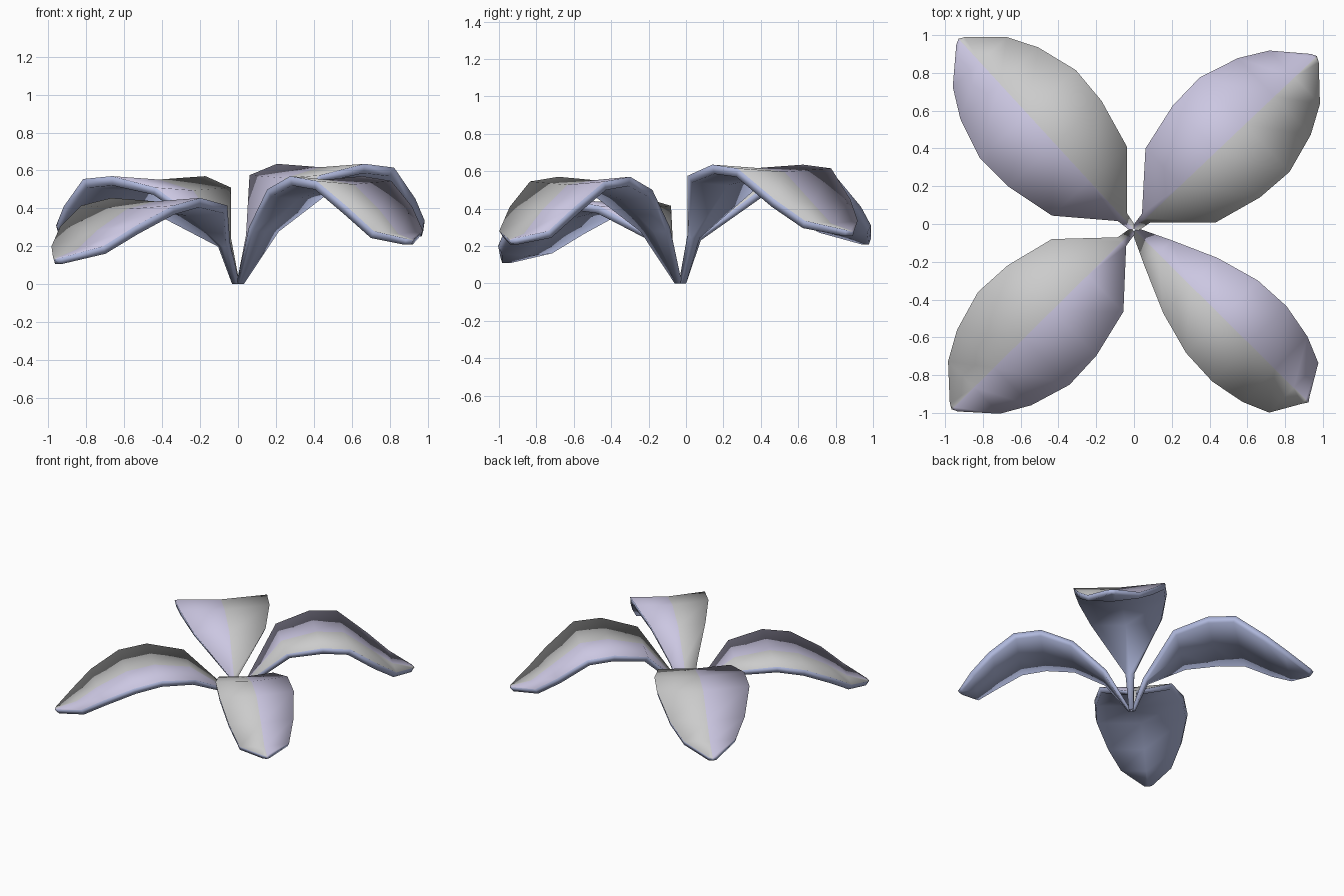
import bpy, bmesh, math

if "Cube" in bpy.data.objects:
    bpy.data.objects.remove(bpy.data.objects["Cube"])

# Distance out and half width of each station, root to tip
BROAD_R = [.006, .09, .345, .61, .82, 1.04, 1.19, 1.34, 1.355]
BROAD_W = [.018, .032, .27, .335, .345, .28, .195, .03, 0]
NARROW_R = [.006, .18, .42, .655, .86, 1.05, 1.19, 1.28, 1.30]
NARROW_W = [.018, .10, .205, .27, .28, .244, .185, .03, 0]
THICK = [.02, .035, .045, .05, .05, .05, .045, .035, .02]
DIP = [0, 0, .015, .018, .018, .018, .015, 0, 0]


def colour(name, rgb):
    m = bpy.data.materials.new(name)
    m.diffuse_color = (*rgb, 1)
    m.use_nodes = True
    m.node_tree.nodes["Principled BSDF"].inputs["Base Color"].default_value = m.diffuse_color
    return m


MATS = [colour("lilac_half", (.60, .57, .76)), colour("grey_half", (.75, .75, .74)),
        colour("blue_underside", (.43, .48, .72))]


def make_leaf(name, radii, widths, angle, reach, heights):
    """Arched, slightly thick leaf: two-tone top, blue rim and underside."""
    a = math.radians(angle)
    c, s = math.cos(a), math.sin(a)
    rs = [r * reach for r in radii]
    bm = bmesh.new()

    def vert(r, side, z):
        return bm.verts.new((r * c - side * s, r * s + side * c - .03, max(z, 0)))

    rings = []
    last = len(rs) - 1
    for i, (r, z, w) in enumerate(zip(rs, heights, widths)):
        # offset the underside square to the rib profile
        p, n = max(i - 1, 0), min(i + 1, last)
        dr, dz = rs[n] - rs[p], heights[n] - heights[p]
        l = math.hypot(dr, dz)
        r2, z2 = r + dz / l * THICK[i], z - dr / l * THICK[i]
        if i == 0:
            r2, z2 = r + .02, 0
        rings.append([vert(r, w, z), vert(r, 0, z - DIP[i]), vert(r, -w, z),
                      vert(r2, -w * .97, z2), vert(r2, 0, z2 - DIP[i]),
                      vert(r2, w * .97, z2)])
    for lo, hi in zip(rings, rings[1:]):
        for j in range(6):
            k = (j + 1) % 6
            f = bm.faces.new((lo[j], lo[k], hi[k], hi[j]))
            f.material_index = min(j, 2)
    for ring in (rings[0], rings[-1]):
        bm.faces.new(ring).material_index = 2
    bmesh.ops.remove_doubles(bm, verts=bm.verts, dist=.0005)
    bmesh.ops.recalc_face_normals(bm, faces=bm.faces)
    for f in bm.faces:
        f.smooth = True
    me = bpy.data.meshes.new(name)
    bm.to_mesh(me)
    bm.free()
    for m in MATS:
        me.materials.append(m)
    bpy.context.collection.objects.link(bpy.data.objects.new(name, me))


# Four leaves around the shared root
make_leaf("leaf_back_right", BROAD_R, BROAD_W, 43.5, .985,
          [0, .26, .575, .635, .615, .45, .335, .285, .275])
make_leaf("leaf_back_left", BROAD_R, BROAD_W, 132.6, 1.013,
          [0, .25, .51, .57, .555, .41, .31, .24, .23])
make_leaf("leaf_front_left", BROAD_R, BROAD_W, 224.6, 1.0,
          [0, .22, .415, .455, .415, .305, .20, .14, .13])
make_leaf("leaf_front_right", NARROW_R, NARROW_W, -44.7, 1.0,
          [0, .30, .50, .57, .545, .41, .28, .24, .23])
